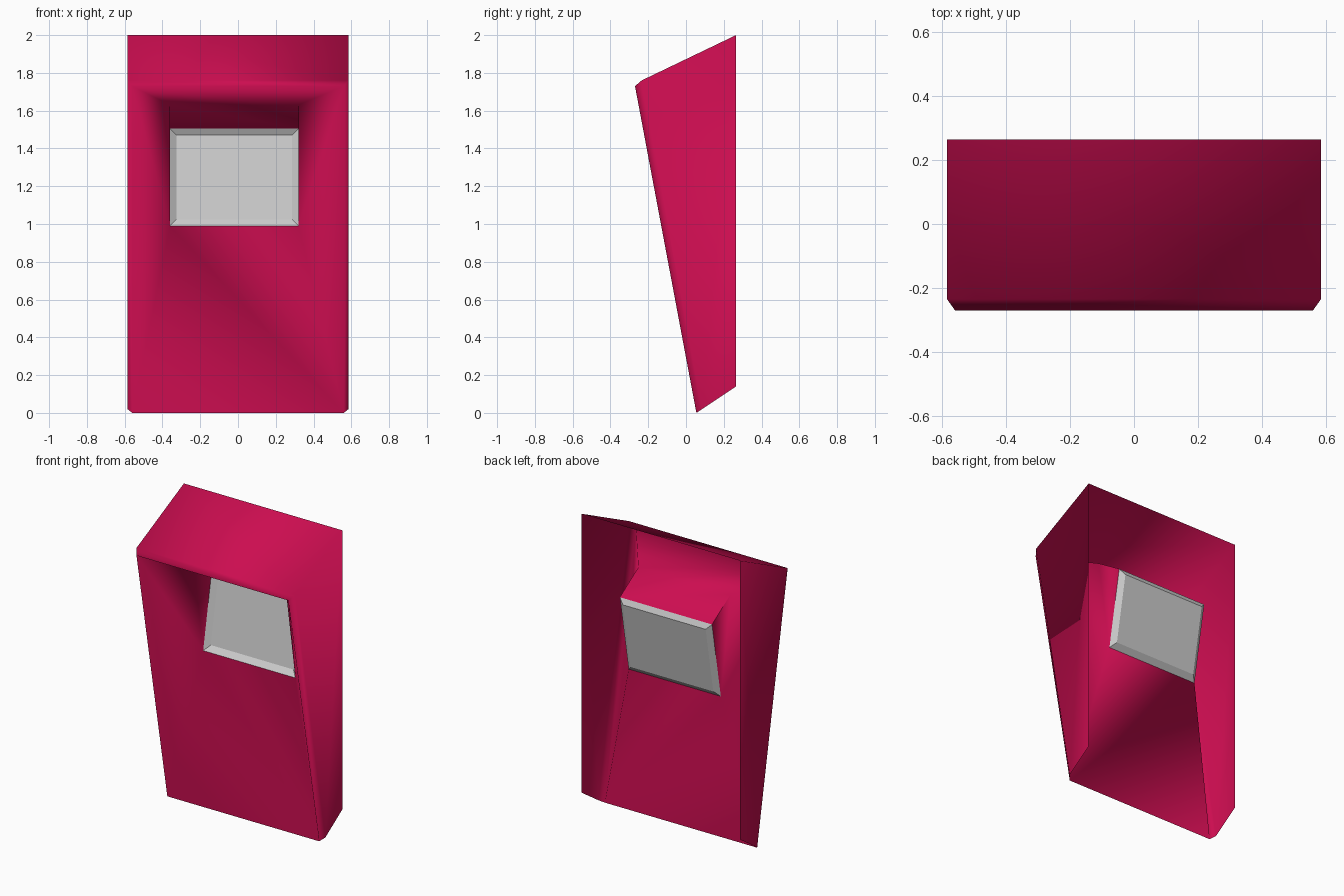
import bpy, bmesh

if "Cube" in bpy.data.objects:
    bpy.data.objects.remove(bpy.data.objects["Cube"])


def build(name, points, faces, sharp=(), smooth=True):
    """Make an object from named points and faces given as point names."""
    bm = bmesh.new()
    v = {k: bm.verts.new(p) for k, p in points.items()}
    for f in faces:
        bm.faces.new([v[k] for k in f.split()]).smooth = smooth
    bmesh.ops.recalc_face_normals(bm, faces=bm.faces[:])
    for e in sharp:
        a, b = e.split()
        bm.edges.get((v[a], v[b])).smooth = False
    me = bpy.data.meshes.new(name)
    bm.to_mesh(me)
    bm.free()
    ob = bpy.data.objects.new(name, me)
    bpy.context.collection.objects.link(ob)
    return ob


# side profile of the shell: (half width, y, z)
profile = {
    "back_top": (.585, .265, 2.0), "outer_top": (.585, -.235, 1.76),
    "outer_bot": (.585, .085, .02), "back_bot": (.585, .265, .14),
    "rim_top": (.56, -.27, 1.73), "rim_bot": (.56, .055, 0),
}
# slanted recess around the screen: (y, z)
recess = {"hood": (.045, 1.63), "scr_top": (.24, 1.505), "scr_bot": (.147, .99)}
screen_x = {"L": -.36, "R": .32}

pts, faces, sharp = {}, [], []
for s, sign in (("L", -1), ("R", 1)):
    for k, (x, y, z) in profile.items():
        pts[k + s] = (sign * x, y, z)
    for k, (y, z) in recess.items():
        pts[k + s] = (screen_x[s], y, z)
    # side wall, side bevel, recess side, hood cheek
    for f in ("back_top{0} outer_top{0} outer_bot{0} back_bot{0}",
              "outer_top{0} rim_top{0} rim_bot{0} outer_bot{0}",
              "rim_top{0} hood{0} scr_bot{0} rim_bot{0}",
              "hood{0} scr_top{0} scr_bot{0}"):
        faces.append(f.format(s))
    sharp.append("hood{0} scr_top{0}".format(s))
# top, top bevel, recess roof, hood roof, lower front panel
for a, b in (("back_top", "outer_top"), ("outer_top", "rim_top"),
             ("rim_top", "hood"), ("hood", "scr_top"), ("scr_bot", "rim_bot")):
    faces.append(f"{a}L {a}R {b}R {b}L")
shell = build("cabinet_shell", pts, faces, sharp)

mat = bpy.data.materials.new("crimson")
mat.diffuse_color = (.6, .004, .08, 1)
mat.use_nodes = True
mat.node_tree.nodes["Principled BSDF"].inputs["Base Color"].default_value = mat.diffuse_color
shell.data.materials.append(mat)

# screen: shallow tray set into the recess
m, depth = .035, .024
corners = [("L", "scr_bot"), ("R", "scr_bot"), ("R", "scr_top"), ("L", "scr_top")]
spts = {}
for i, (s, k) in enumerate(corners):
    x, y, z = pts[k + s]
    dx = m if s == "L" else -m
    dz = m if k == "scr_bot" else -m
    spts[f"o{i}"] = (x, y, z)
    spts[f"i{i}"] = (x + dx, y + dz * .18 + depth, z + dz)
sfaces = ["i0 i1 i2 i3"] + [f"o{i} o{(i+1)%4} i{(i+1)%4} i{i}" for i in range(4)]
build("screen", spts, sfaces, smooth=False)
